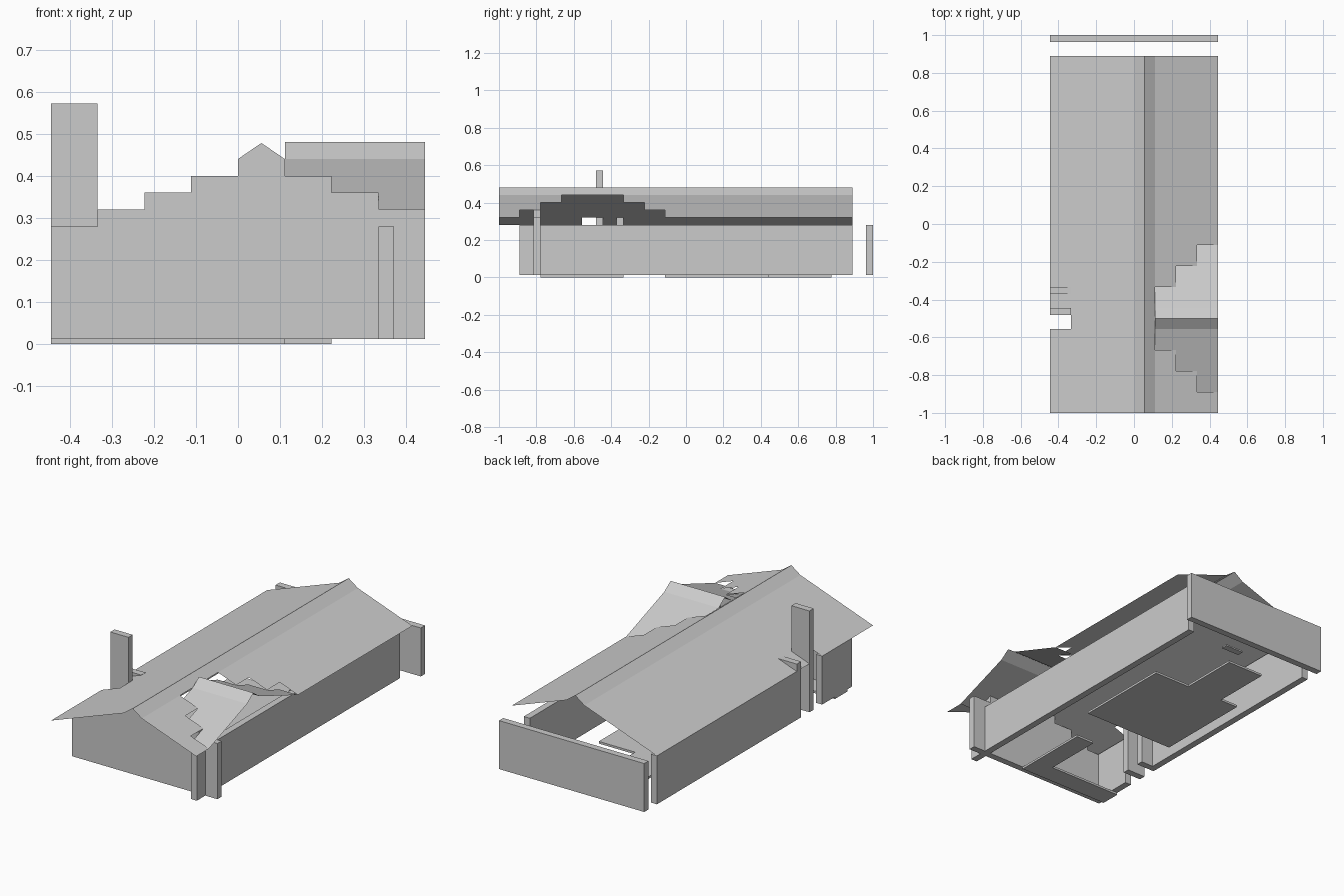
import bpy

if "Cube" in bpy.data.objects:
    bpy.data.objects.remove(bpy.data.objects["Cube"])

C = 1 / 9        # grid cell
T = 0.037        # wall thickness
Z0, ZW = 0.012, 0.28
H = 0.04         # roof rise per cell


def make(name, verts, faces):
    me = bpy.data.meshes.new(name)
    me.from_pydata(verts, [], faces)
    ob = bpy.data.objects.new(name, me)
    bpy.context.collection.objects.link(ob)
    return ob


def box(name, x0, x1, y0, y1, z0, z1):
    v = [(x, y, z) for z in (z0, z1) for x, y in ((x0, y0), (x1, y0), (x1, y1), (x0, y1))]
    f = [(3, 2, 1, 0), (4, 5, 6, 7), (0, 1, 5, 4), (1, 2, 6, 5), (2, 3, 7, 6), (3, 0, 4, 7)]
    return make(name, v, f)


def prism_y(name, profile, y0, y1):
    # solid from an xz profile, extruded along y
    n = len(profile)
    v = [(x, y0, z) for x, z in profile] + [(x, y1, z) for x, z in profile]
    f = [tuple(range(n)), tuple(range(2 * n - 1, n - 1, -1))]
    f += [(i, i + n, (i + 1) % n + n, (i + 1) % n) for i in range(n)]
    return make(name, v, f)


def prism_z(name, outline, z0, z1):
    # solid from an xy outline, extruded upwards
    n = len(outline)
    v = [(x * C, y * C, z) for z in (z0, z1) for x, y in outline]
    f = [tuple(range(n - 1, -1, -1)), tuple(range(n, 2 * n))]
    f += [(i, (i + 1) % n, (i + 1) % n + n, i + n) for i in range(n)]
    return make(name, v, f)


def sheet(name, quads):
    # thin roof surface from separate quads
    v = [p for q in quads for p in q]
    return make(name, v, [tuple(range(4 * i, 4 * i + 4)) for i in range(len(quads))])


def strip_y(xa, za, xb, zb, y0, y1):
    return [(xa, y0, za), (xb, y0, zb), (xb, y1, zb), (xa, y1, za)]


YF, YB = -1.0, 8 * C
X = 4 * C

# main roof, left slope with a missing eave cell beside the chimney
quads = [strip_y(-X, ZW, -3 * C, ZW + H, YF, -5 * C),
         strip_y(-X, ZW, -3 * C, ZW + H, -4 * C, YB),
         strip_y(-3 * C, ZW + H, 0, 0.44, YF, YB),
         strip_y(0, 0.44, C / 2, 0.48, YF, YB),
         strip_y(C / 2, 0.48, C, 0.44, YF, YB)]
# right slope, stepped back around the dormer
YD = -4.5 * C
for i in (1, 2, 3):
    za, half = 0.44 - H * (i - 1), C * (i + 0.5)
    for y0, y1 in ((YF, YD - half), (YD + half, YB)):
        quads.append(strip_y(i * C, za, (i + 1) * C, za - H, y0, y1))
sheet("main_roof", quads)

# dormer roof: peak plus stepped slopes on both sides
quads = []
for s in (-1, 1):
    rows = [(C, 0, 0.48, C / 2, 0.44)]
    rows += [(i * C, C * (i - 0.5), 0.44 - H * (i - 1), C * (i + 0.5), 0.44 - H * i)
             for i in (1, 2, 3)]
    for xa, da, za, db, zb in rows:
        q = [(xa, YD + s * db, zb), (X, YD + s * db, zb),
             (X, YD + s * da, za), (xa, YD + s * da, za)]
        quads.append(q if s < 0 else q[::-1])
sheet("dormer_roof", quads)

# front wall with stepped gable and a pointed top
profile = [(-X, Z0), (X, Z0)]
tops = [0.28, 0.32, 0.36, 0.40, 0.44, 0.40, 0.36, 0.32]
for i in range(7, -1, -1):
    profile.append(((i - 3) * C, tops[i]))
    if i == 4:
        profile.append((C / 2, 0.478))
    profile.append(((i - 4) * C, tops[i]))
prism_y("front_wall", profile, -7 * C - T, -7 * C)

# long walls, the right one set in under the eave and passing the front wall
box("right_wall_fin", 3 * C, 3 * C + T, -8 * C, -7 * C - T, Z0, ZW)
box("right_wall", 3 * C, 3 * C + T, -7 * C, YB, Z0, ZW)
box("left_wall_rear", -X, -X + T, -3 * C, YB, Z0, ZW)
box("left_wall_front", -X, -X + T, -7 * C, -5 * C, Z0, ZW)

# short return wall and chimney in the left opening
box("return_wall", -X, -3 * C, -3 * C - T, -3 * C, Z0, 0.321)
box("chimney", -X, -3 * C, -4 * C - T, -4 * C, Z0, 0.572)

# rear fence and threshold
box("rear_fence", -X, X, 1 - T, 1, Z0, ZW)
box("rear_threshold", 0, C, YB - T, YB, Z0, Z0 + 0.008)

# floor slabs
prism_z("front_floor", [(-4, -7), (1, -7), (1, -3), (0, -3), (0, -6), (-4, -6)], 0, Z0)
prism_z("rear_floor", [(-3, -1), (2, -1), (2, 4), (0, 4), (0, 7), (-2, 7), (-2, 4), (-3, 4)], 0, Z0)
